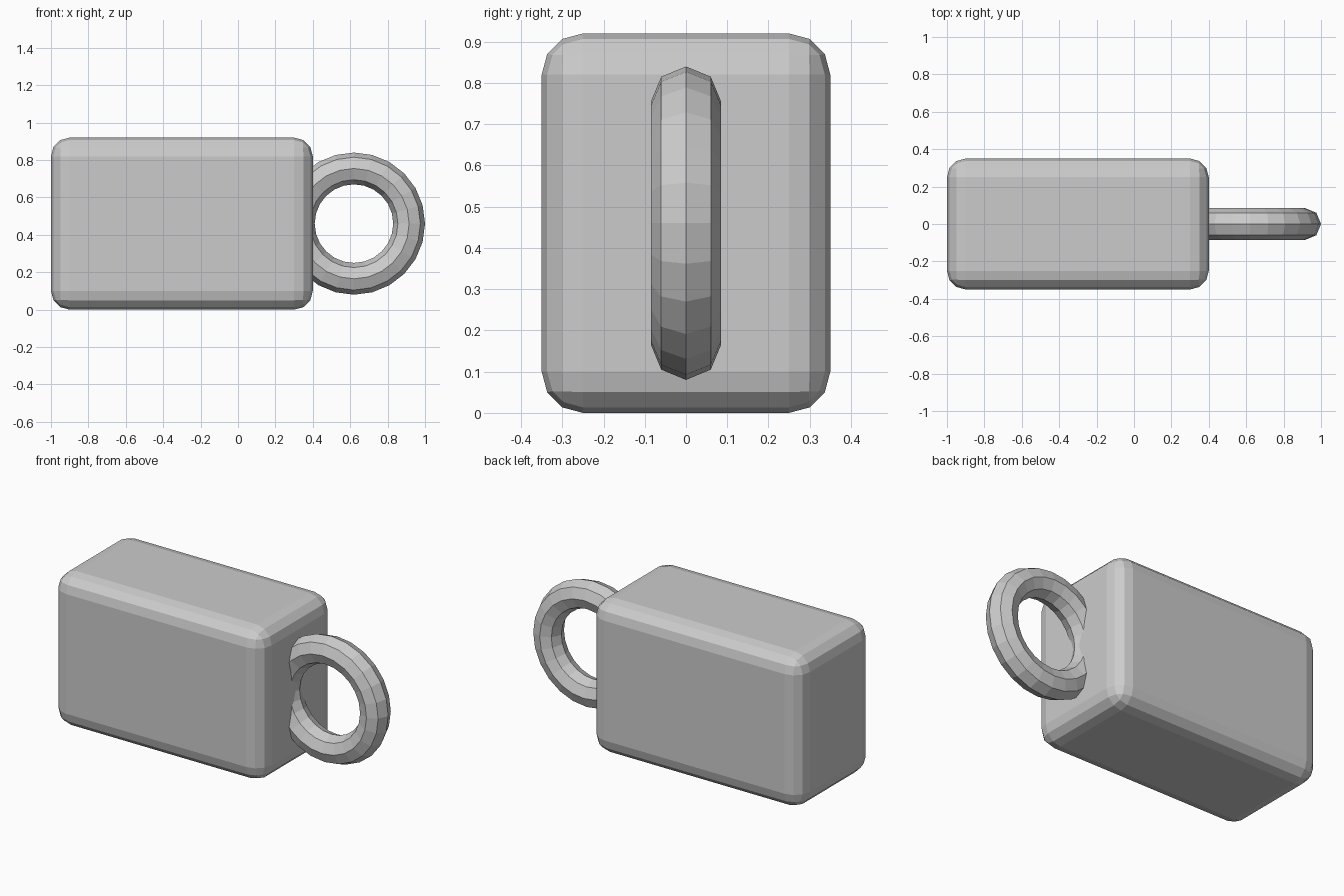
import bpy, math

if "Cube" in bpy.data.objects:
    bpy.data.objects.remove(bpy.data.objects["Cube"])

grey = bpy.data.materials.new("light_grey")
grey.diffuse_color = (0.6, 0.6, 0.6, 1)
grey.use_nodes = True
grey.node_tree.nodes["Principled BSDF"].inputs["Base Color"].default_value = grey.diffuse_color

# Rounded block body
bpy.ops.mesh.primitive_cube_add(size=1, location=(-0.3, 0, 0.46))
body = bpy.context.object
body.name = "body_block"
body.scale = (1.4, 0.7, 0.92)
bpy.ops.object.transform_apply(location=False, rotation=False, scale=True)
bevel = body.modifiers.new("rounded_edges", 'BEVEL')
bevel.width = 0.1
bevel.segments = 3
body.data.materials.append(grey)

# Upright ring handle, partly sunk into the end of the block
bpy.ops.mesh.primitive_torus_add(
    major_segments=24, minor_segments=8, major_radius=0.295, minor_radius=0.085,
    location=(0.62, 0, 0.46), rotation=(math.pi / 2, 0, 0))
ring = bpy.context.object
ring.name = "ring_handle"
ring.data.materials.append(grey)

for obj in (body, ring):
    for poly in obj.data.polygons:
        poly.use_smooth = False
